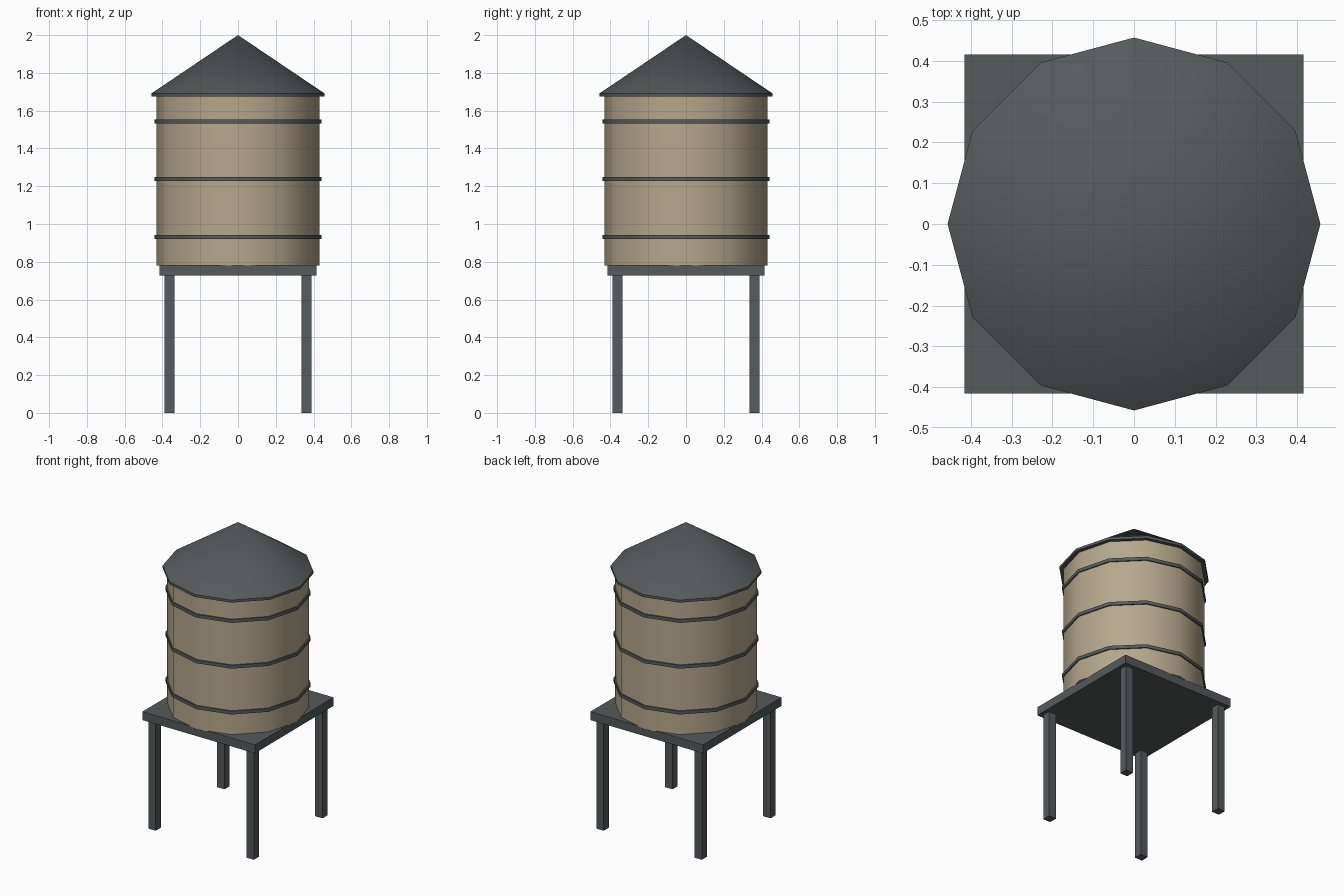
import bpy, math

if "Cube" in bpy.data.objects:
    bpy.data.objects.remove(bpy.data.objects["Cube"])

SIDES = 12


def material(name, rgb):
    m = bpy.data.materials.new(name)
    m.diffuse_color = (*rgb, 1)
    m.use_nodes = True
    m.node_tree.nodes["Principled BSDF"].inputs["Base Color"].default_value = m.diffuse_color
    return m


wood = material("tan_wood", (0.47, 0.39, 0.265))
metal = material("dark_slate", (0.09, 0.103, 0.106))


def mesh_object(name, verts, faces, mat, smooth=False):
    me = bpy.data.meshes.new(name)
    me.from_pydata(verts, [], faces)
    me.materials.append(mat)
    ob = bpy.data.objects.new(name, me)
    bpy.context.collection.objects.link(ob)
    bpy.ops.object.select_all(action='DESELECT')
    ob.select_set(True)
    bpy.context.view_layer.objects.active = ob
    if smooth:
        bpy.ops.object.shade_smooth_by_angle(angle=math.radians(40))
    return ob


def circle(r, z):
    step = 2 * math.pi / SIDES
    return [(r * math.cos(i * step), r * math.sin(i * step), z) for i in range(SIDES)]


def bridge(a, b):
    """Quads joining loop a to loop b."""
    n = SIDES
    return [(a * n + i, a * n + (i + 1) % n, b * n + (i + 1) % n, b * n + i)
            for i in range(n)]


def box(name, x, y, half, z0, z1, mat):
    verts = [(x + sx * half, y + sy * half, z) for z in (z0, z1)
             for sx, sy in ((-1, -1), (1, -1), (1, 1), (-1, 1))]
    faces = [(3, 2, 1, 0), (4, 5, 6, 7)]
    faces += [(i, (i + 1) % 4, 4 + (i + 1) % 4, 4 + i) for i in range(4)]
    return mesh_object(name, verts, faces, mat)


# Four square legs
for sx, side in ((-1, "left"), (1, "right")):
    for sy, end in ((-1, "front"), (1, "back")):
        box(f"leg_{end}_{side}", sx * 0.362, sy * 0.362, 0.027, 0, 0.73, metal)

# Square platform
box("platform", 0, 0, 0.415, 0.727, 0.783, metal)

# Twelve-sided tank
mesh_object("tank", circle(0.432, 0.78) + circle(0.432, 1.68),
            bridge(0, 1) + [tuple(reversed(range(SIDES))), tuple(range(SIDES, 2 * SIDES))],
            wood, True)

# Hoops around the tank
for label, z in (("lower", 0.932), ("middle", 1.238), ("upper", 1.543)):
    rings = [circle(r, z + dz) for r, dz in
             ((0.433, -0.011), (0.441, -0.011), (0.441, 0.011), (0.433, 0.011))]
    mesh_object(f"hoop_{label}", sum(rings, []),
                [f for i in range(4) for f in bridge(i, (i + 1) % 4)], metal, True)

# Conical roof with a short vertical eave
apex = 2 * SIDES
mesh_object("roof", circle(0.457, 1.675) + circle(0.457, 1.692) + [(0, 0, 2.0)],
            bridge(0, 1) + [tuple(reversed(range(SIDES)))]
            + [(SIDES + i, SIDES + (i + 1) % SIDES, apex) for i in range(SIDES)],
            metal, True)
